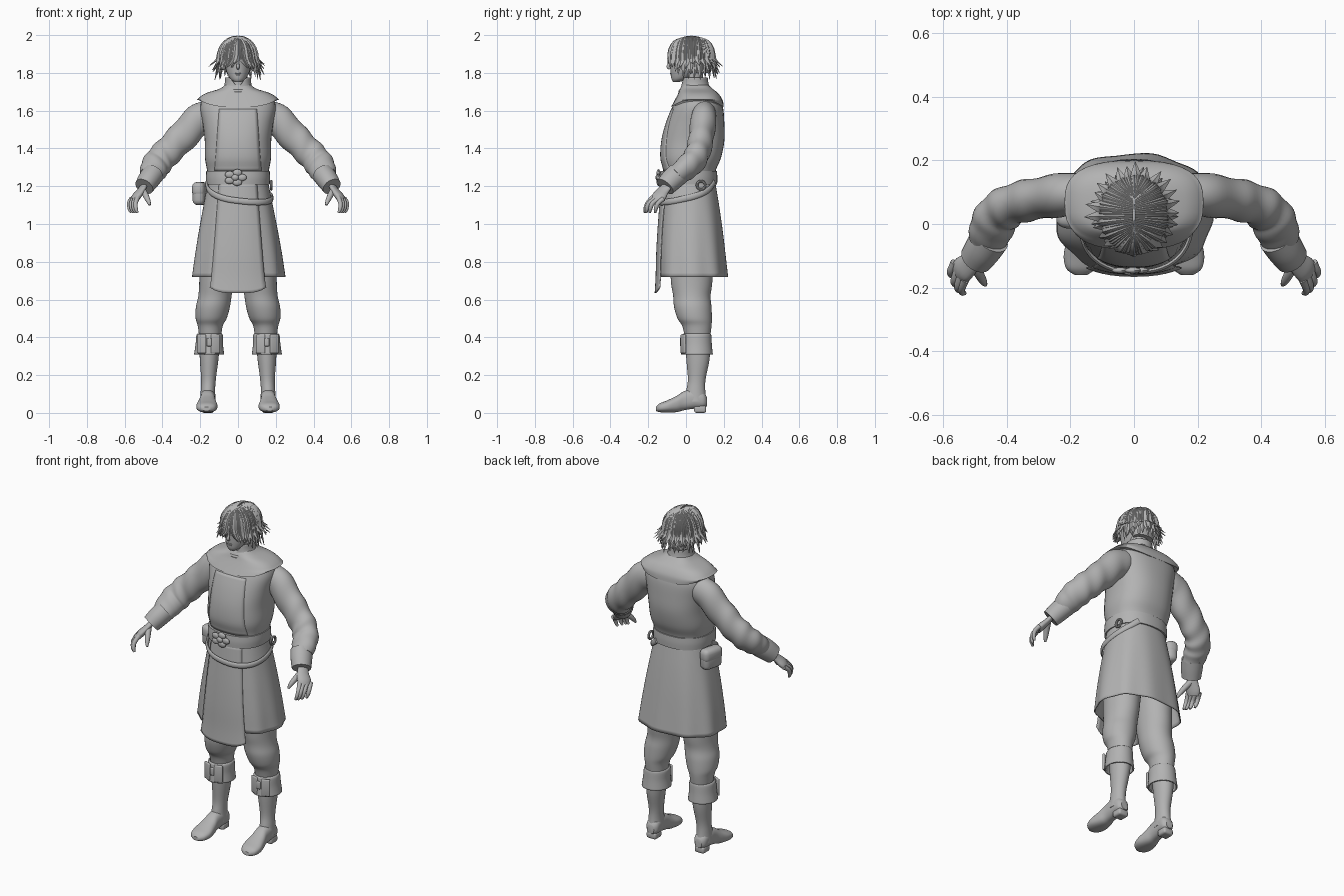
import bpy, bmesh, math, random
from mathutils import Vector

random.seed(4)
if "Cube" in bpy.data.objects:
    bpy.data.objects.remove(bpy.data.objects["Cube"])

grey = bpy.data.materials.new("plain grey")
grey.use_nodes = True
grey.diffuse_color = (0.45, 0.45, 0.45, 1)
grey.node_tree.nodes["Principled BSDF"].inputs["Base Color"].default_value = (0.45, 0.45, 0.45, 1)


def add(name, bm, mirror=False, thick=0, angle=40):
    """Turn a bmesh into a finished, smooth-shaded object."""
    bmesh.ops.recalc_face_normals(bm, faces=bm.faces)
    mesh = bpy.data.meshes.new(name)
    bm.to_mesh(mesh)
    bm.free()
    ob = bpy.data.objects.new(name, mesh)
    bpy.context.collection.objects.link(ob)
    mesh.materials.append(grey)
    bpy.ops.object.select_all(action='DESELECT')
    ob.select_set(True)
    bpy.context.view_layer.objects.active = ob
    bpy.ops.object.shade_smooth_by_angle(angle=math.radians(angle))
    if thick:
        ob.modifiers.new("thickness", 'SOLIDIFY').thickness = thick
    if mirror:
        ob.modifiers.new("mirror", 'MIRROR').use_mirror_merge = False
    return ob


def sample(rows, t):
    """Smooth curve through the rows of a table, t in row numbers."""
    i = min(int(t), len(rows) - 2)
    f = t - i
    a, b, c, d = [rows[max(0, min(len(rows) - 1, i + k))] for k in (-1, 0, 1, 2)]
    return [q + f * ((r - p) + f * (2*p - 5*q + 4*r - s + f * (3*(q - r) + s - p))) / 2
            for p, q, r, s in zip(a, b, c, d)]


def skin(bm, rings, cap=True):
    rings = [[bm.verts.new(co) for co in ring] for ring in rings]
    n = len(rings[0])
    for a, b in zip(rings, rings[1:]):
        for i in range(n):
            bm.faces.new((a[i], a[(i + 1) % n], b[(i + 1) % n], b[i]))
    if cap:
        bm.faces.new(rings[0])
        bm.faces.new(rings[-1])


def power(v, p):
    return math.copysign(abs(v) ** (2 / p), v)


def loft(name, rows, axis='z', p=2, n=40, steps=5, cap=True, end=None, fold=0, **kw):
    """Rows are (position on axis, centre x, half width, low, high)."""
    end = len(rows) - 1 if end is None else end
    rings = []
    for k in range(end * steps + 1):
        pos, cx, rx, lo, hi = sample(rows, k / steps)
        ring = []
        for i in range(n):
            a = math.tau * i / n
            m = 1 + fold * k / (end * steps) * math.cos(9 * a)
            x = cx + rx * m * power(math.cos(a), p)
            d = (lo + hi) / 2 + (hi - lo) / 2 * m * power(math.sin(a), p)
            ring.append((x, d, pos) if axis == 'z' else (x, pos, d))
        rings.append(ring)
    bm = bmesh.new()
    skin(bm, rings, cap)
    return add(name, bm, **kw)


def limb(bm, pts, wide=(0, 1, 0), flat=1, n=16, steps=4, wrinkle=0):
    """Tube through points (x, y, z, radius), flattened across 'wide'."""
    rings, last = [], (len(pts) - 1) * steps
    for k in range(last + 1):
        t = k / steps
        x, y, z, r = sample(pts, t)
        e = 0.05
        d = Vector(sample(pts, min(t + e, len(pts) - 1))[:3]) - Vector(sample(pts, max(t - e, 0))[:3])
        d.normalize()
        s = Vector(wide)
        s = (s - d * s.dot(d)).normalized()
        u = d.cross(s)
        ring = []
        for i in range(n):
            a = math.tau * i / n
            q = r * (1 + wrinkle * math.sin(.8 * k + 2.5 * math.sin(a)) * math.sin(math.pi * k / last))
            ring.append(Vector((x, y, z)) + s * q * math.cos(a) + u * q * flat * math.sin(a))
        rings.append(ring)
    skin(bm, rings)


def front_panel(name, rows, t0, t1, half0, half1, p, off, droop=0):
    """Cloth strip lying on the front of a lofted part."""
    bm, grid, nt, nx = bmesh.new(), [], 18, 12
    for k in range(nt + 1):
        s = k / nt
        z, cx, rx, lo, hi = sample(rows, t0 + (t1 - t0) * s)
        line = []
        for j in range(nx + 1):
            u = 2 * j / nx - 1
            x = (half0 + (half1 - half0) * s) * u
            y = (lo + hi) / 2 - (hi - lo) / 2 * (1 - abs(x / rx) ** p) ** (1 / p) - off
            line.append(bm.verts.new((x, y, z + droop * u ** 4 * s ** 4)))
        grid.append(line)
    for a, b in zip(grid, grid[1:]):
        for j in range(nx):
            bm.faces.new((a[j], a[j + 1], b[j + 1], b[j]))
    add(name, bm, thick=0.005)


def blob(bm, centre, size, subdiv=2):
    made = bmesh.ops.create_icosphere(bm, subdivisions=subdiv, radius=1)["verts"]
    bmesh.ops.scale(bm, vec=size, verts=made)
    bmesh.ops.translate(bm, vec=centre, verts=made)


def box(name, centre, size, bevel, turn=0, **kw):
    bm = bmesh.new()
    bmesh.ops.create_cube(bm, size=1)
    bmesh.ops.scale(bm, vec=size, verts=bm.verts)
    bmesh.ops.bevel(bm, geom=bm.edges[:], offset=bevel, segments=3, profile=0.5, affect='EDGES')
    ob = add(name, bm, **kw)
    for v in ob.data.vertices:
        c, s = math.cos(turn), math.sin(turn)
        x, y, z = v.co
        v.co = (x * c - y * s + centre[0], x * s + y * c + centre[1], z + centre[2])


# Tunic body, shoulder yoke and collar
torso = [(1.2, 0, .155, -.125, .15), (1.28, 0, .163, -.12, .157), (1.35, 0, .175, -.135, .185),
         (1.44, 0, .176, -.13, .203), (1.53, 0, .187, -.108, .203), (1.61, 0, .2, -.077, .197),
         (1.665, 0, .19, -.05, .18)]
loft("tunic_body", torso, p=2.4)
front_panel("tunic_placket", torso, 1, 5, .125, .1, 2.4, .001)
yoke = loft("shoulder_yoke", [(1.618, 0, .21, -.08, .2), (1.655, 0, .217, -.06, .194),
            (1.69, 0, .175, -.042, .172), (1.715, 0, .1, -.032, .142), (1.735, 0, .07, -.02, .12)], p=2.8)
for v in yoke.data.vertices:
    if v.co.z < 1.66:
        v.co.z += .9 * (1.66 - v.co.z) * min(1, abs(v.co.x) / .205) ** 3
collar = loft("collar", [(1.7, 0, .085, -.04, .132), (1.74, 0, .071, -.03, .12),
                         (1.775, 0, .07, -.025, .115)], cap=False, thick=.008)
for v in collar.data.vertices:
    if v.co.y < .03 and v.co.z > 1.72:
        v.co.z -= .055 * max(0, 1 - abs(v.co.x) / .045)

# Skirt with a longer front panel
skirt = [(1.22, 0, .16, -.125, .155), (1.1, 0, .183, -.135, .175), (.97, 0, .208, -.145, .193),
         (.84, 0, .23, -.152, .208), (.72, 0, .247, -.155, .221), (.635, 0, .262, -.16, .23)]
loft("tunic_skirt", skirt, p=2.3, n=72, cap=False, end=4, fold=.02, thick=.006)
front_panel("skirt_front_panel", skirt, 0, 5, .1, .15, 2.3, .006, .03)

# Belt, buckle, hanging strap, ring and pouch
loft("belt", [(1.21, 0, .168, -.138, .165), (1.245, 0, .17, -.139, .166), (1.28, 0, .168, -.136, .164)], p=2.3)
bm = bmesh.new()
for i in range(5):
    a = math.tau * i / 5
    blob(bm, (-.015 + .036 * math.cos(a), -.146, 1.246 + .027 * math.sin(a)), (.026, .01, .019))
blob(bm, (-.015, -.15, 1.246), (.02, .012, .017))
add("belt_buckle", bm)
strap = []
for i in range(17):
    u = i / 16
    a = math.radians(-175 + 235 * u)
    z = 1.22 - .105 * math.sin(math.pi * u) ** .8
    grow = (1.22 - z) * .18
    strap.append((power(math.cos(a), 2.3) * (.166 + grow), .015 + power(math.sin(a), 2.3) * (.152 + grow * .8), z, .016))
bm = bmesh.new()
limb(bm, strap, wide=(0, 0, 1), flat=.45, n=10, steps=2)
add("hanging_strap", bm)
ring = [(.176, .08 + .022 * math.cos(a), 1.205 + .022 * math.sin(a), .007)
        for a in [math.tau * i / 12 for i in range(13)]]
bm = bmesh.new()
limb(bm, ring, wide=(1, 0, 0), n=8, steps=2)
add("belt_ring", bm)
box("pouch", (-.2, .05, 1.16), (.065, .125, .12), .026, -.25)
box("pouch_flap", (-.201, .05, 1.183), (.068, .129, .078), .026, -.25)

# Sleeves, cuffs and hands
bm = bmesh.new()
limb(bm, [(.14, .095, 1.585, .062), (.21, .093, 1.552, .068), (.3, .08, 1.455, .066), (.375, .064, 1.38, .064),
          (.422, .035, 1.328, .064), (.446, -.01, 1.288, .061), (.458, -.05, 1.255, .052)],
     n=28, steps=7, wrinkle=.05, flat=1.2)
add("sleeves", bm, mirror=True, angle=60)
bm = bmesh.new()
limb(bm, [(.45, -.042, 1.265, .062), (.474, -.078, 1.232, .06), (.497, -.11, 1.198, .054)], n=24, flat=.95)
add("sleeve_cuffs", bm, mirror=True)
bm = bmesh.new()
spread = (.03, .055, -.01)
limb(bm, [(.495, -.09, 1.21, .027), (.515, -.122, 1.175, .035), (.538, -.143, 1.145, .041),
          (.55, -.155, 1.125, .034)], wide=spread, flat=.5)
for i in range(4):
    f = i / 3
    bend = .012 * math.sin(math.pi * f)
    x, y = .53 + .034 * f, -.175 + .055 * f
    limb(bm, [(x, y, 1.143 - .01 * f, .013), (x + .012, y - .028 - bend, 1.11, .012),
              (x + .01, y - .04 - bend, 1.08, .0105), (x + .002, y - .043 - bend, 1.06, .006)], n=10)
limb(bm, [(.508, -.118, 1.185, .018), (.488, -.155, 1.15, .016), (.474, -.18, 1.12, .012),
          (.467, -.192, 1.1, .006)], n=10)
add("hands", bm, mirror=True, angle=60)

# Trousers, boots and boot cuffs
loft("trousers", [(.4, .147, .058, -.005, .128), (.46, .147, .066, -.02, .135), (.5, .142, .082, -.045, .137),
     (.56, .133, .09, -.063, .135), (.62, .122, .088, -.068, .13), (.7, .115, .09, -.08, .14),
     (.9, .105, .1, -.09, .15)], mirror=True)
loft("boot_shafts", [(.06, .16, .042, -.01, .11), (.12, .159, .038, .002, .102), (.18, .156, .039, .01, .104),
     (.28, .153, .049, .002, .124), (.38, .15, .055, -.005, .13)], mirror=True)
loft("boot_feet", [(.11, .158, .022, .035, .085), (.09, .158, .038, .025, .11), (.04, .16, .04, .022, .125),
     (-.01, .161, .04, .014, .115), (-.05, .163, .048, .004, .09), (-.1, .165, .056, .002, .066),
     (-.14, .167, .046, .004, .05), (-.16, .167, .02, .01, .032)], axis='y', p=2.4, mirror=True)
box("boot_heels", (.159, .075, .02), (.064, .064, .04), .012, mirror=True)
loft("boot_cuffs", [(.31, .153, .08, -.026, .142), (.36, .152, .073, -.022, .137), (.41, .15, .07, -.02, .134),
     (.42, .15, .062, -.012, .13)], n=32, cap=False, thick=.008, mirror=True)
for name, x, turn in (("cuff_inner_flaps", .12, -.3), ("cuff_outer_flaps", .192, .45)):
    box(name, (x, -.014, .365), (.05, .014, .1), .006, turn, mirror=True)
box("cuff_knots", (.153, -.026, .375), (.026, .012, .045), .005, mirror=True)

# Neck, head and face
loft("neck", [(1.68, 0, .06, -.02, .11), (1.74, 0, .05, -.012, .092), (1.82, 0, .05, -.01, .09)])
loft("head", [(1.752, 0, .018, -.068, -.035), (1.768, 0, .04, -.077, .015), (1.8, 0, .058, -.081, .065),
     (1.84, 0, .069, -.083, .11), (1.88, 0, .075, -.086, .125), (1.92, 0, .076, -.08, .125),
     (1.96, 0, .06, -.055, .1), (1.982, 0, .025, -.01, .055)])
bm = bmesh.new()
limb(bm, [(0, -.083, 1.873, .005), (0, -.088, 1.85, .006), (0, -.095, 1.832, .009), (0, -.084, 1.822, .006)],
     wide=(1, 0, 0), n=10)
blob(bm, (0, -.08, 1.797), (.017, .005, .003))
blob(bm, (0, -.079, 1.789), (.013, .005, .004))
add("nose_and_lips", bm)
bm = bmesh.new()
blob(bm, (.03, -.075, 1.858), (.014, .007, .006))
blob(bm, (.032, -.076, 1.876), (.021, .009, .004))
blob(bm, (.075, .03, 1.845), (.012, .018, .032))
add("eyes_brows_and_ears", bm, mirror=True)

# Hair: a scalp cap covered with pointed locks falling from a centre parting
mid, rad = Vector((0, .029, 1.883)), Vector((.1, .115, .11))
loft("hair_cap", [(1.8, 0, .06, .04, .115), (1.84, 0, .077, .01, .125), (1.885, 0, .085, -.06, .13),
     (1.93, 0, .08, -.064, .122), (1.965, 0, .055, -.035, .09), (1.98, 0, .015, .01, .045)])
bm = bmesh.new()
for layer in range(3):
    count = 26
    for i in range(count):
        a = math.tau * (i + .5 + layer / 3) / count
        out = Vector((math.cos(a), math.sin(a), 0))
        side = Vector((-out.y, out.x, 0))
        front = max(0, -out.y)
        tip = 1.77 + .032 * layer * (1 - front) + .065 * front ** 2 + random.uniform(-.01, .015)
        flare = (.016 + .014 * layer) * (1 - front) + random.uniform(-.006, .008)
        swing = random.uniform(-.012, .012) + (.025 * math.copysign(front, out.x) if front > .5 else 0)
        lift = random.uniform(.96, 1.03)
        rings = []
        for k in range(10):
            s = k / 9
            phi = math.radians(min(2 + 140 * s, 90))
            sp, cp = math.sin(phi), math.cos(phi)
            c = mid + Vector((rad.x * out.x * sp * lift, rad.y * out.y * (.5 + .5 * sp) * lift,
                              rad.z * cp * math.sqrt(1 - .25 * out.y ** 2)))
            h = max(0, (s - .6) / .4)
            c += out * flare * h ** 1.3 - Vector((0, 0, (mid.z - tip) * h))
            c.x += swing * h
            w = (.007 + .012 * sp) * (1 - .95 * h ** 1.6)
            nrm = Vector((out.x * sp, out.y * sp, cp))
            b = (.004 + .007 * sp) * (1 - .85 * h)
            rings.append([c + side * w, c + nrm * b, c - side * w, c - nrm * b])
        skin(bm, rings)
add("hair_locks", bm, angle=35)
